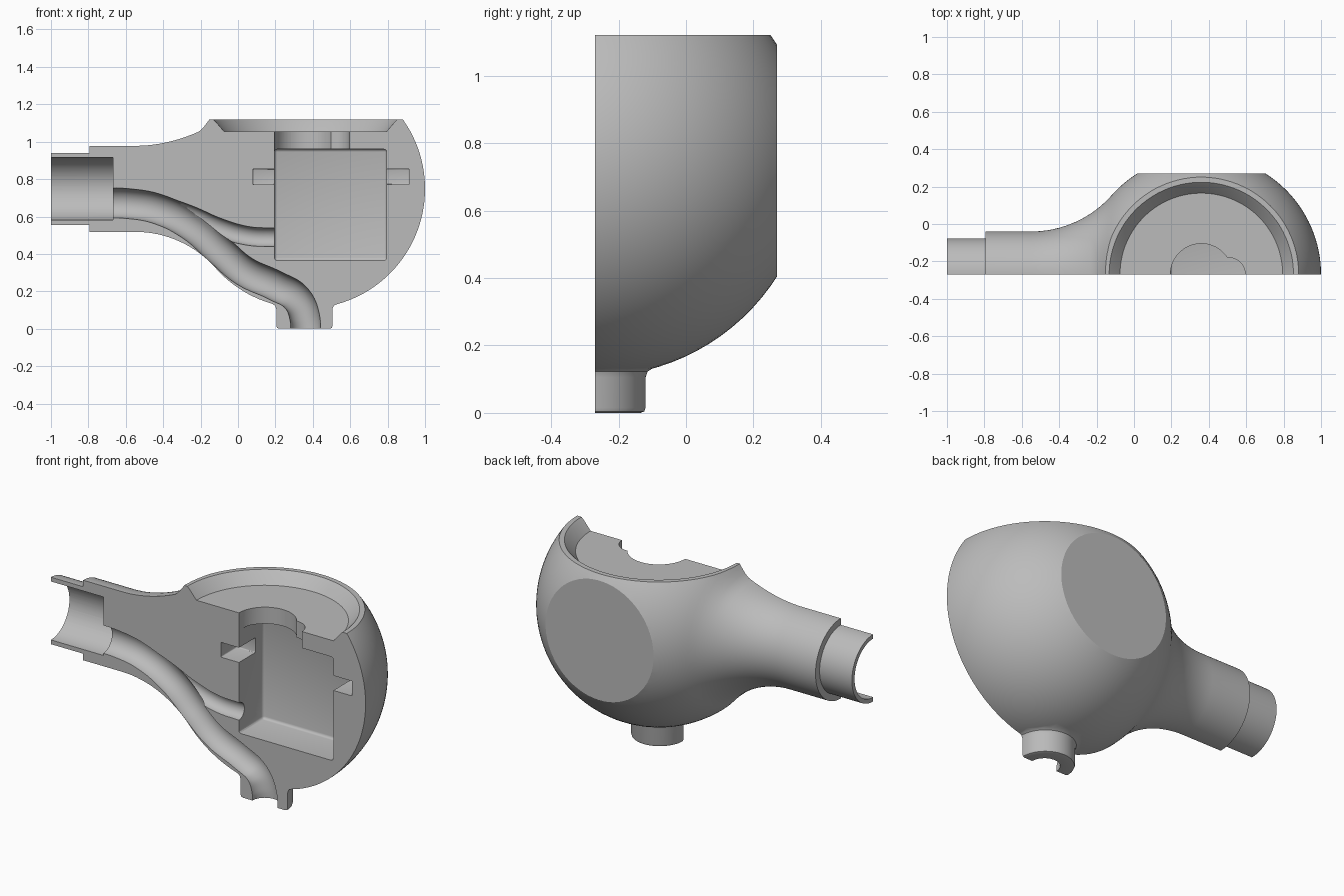
import bpy, bmesh, math
from mathutils import Matrix, Vector

cube = bpy.data.objects.get("Cube")
if cube:
    bpy.data.objects.remove(cube)

CUT_Y, BACK_Y, TOP_Z = -0.27, 0.27, 1.12      # section plane, rear flat, rim height
AXIS_Z = 0.748                                # axis of the handle
BALL_X, BALL_R = 0.36, 0.64
PIPE_R, FLARE_X = 0.23, -0.55

grey = bpy.data.materials.new("light_grey")
grey.use_nodes = True
grey.diffuse_color = (0.5, 0.5, 0.5, 1)
grey.node_tree.nodes["Principled BSDF"].inputs["Base Color"].default_value = (0.5, 0.5, 0.5, 1)


def finish(name, bm):
    bmesh.ops.recalc_face_normals(bm, faces=bm.faces)
    mesh = bpy.data.meshes.new(name)
    bm.to_mesh(mesh)
    bm.free()
    mesh.materials.append(grey)
    ob = bpy.data.objects.new(name, mesh)
    bpy.context.collection.objects.link(ob)
    return ob


def lathe(name, profile, center, along_x=False, steps=96):
    """Revolve (radius, height) points about z, or about x if along_x."""
    bm = bmesh.new()
    verts = [bm.verts.new((r, 0, h)) for r, h in profile]
    edges = [bm.edges.new(p) for p in zip(verts, verts[1:])]
    bmesh.ops.rotate(bm, verts=verts, cent=(0, 0, 0),
                     matrix=Matrix.Rotation(math.pi / steps, 3, 'Z'))
    bmesh.ops.spin(bm, geom=verts + edges, cent=(0, 0, 0), axis=(0, 0, 1),
                   angle=math.tau, steps=steps, use_duplicate=False)
    bmesh.ops.remove_doubles(bm, verts=bm.verts, dist=1e-5)
    if along_x:
        bm.transform(Matrix.Rotation(math.pi / 2, 4, 'Y'))
    bm.transform(Matrix.Translation(center))
    return finish(name, bm)


def rod(name, radius, low, high, center, along_x=False):
    return lathe(name, [(0, low), (radius, low), (radius, high), (0, high)], center, along_x)


def box(name, low, high, bevel=0):
    bm = bmesh.new()
    bmesh.ops.create_cube(bm, size=1)
    low, high = Vector(low), Vector(high)
    bm.transform(Matrix.Translation((low + high) / 2) @ Matrix.Diagonal((*(high - low), 1)))
    if bevel:
        bmesh.ops.bevel(bm, geom=bm.edges[:], offset=bevel, segments=3,
                        profile=0.5, affect='EDGES')
    return finish(name, bm)


def tube(name, radius, path):
    """Round duct following (x, z) points in the section plane."""
    curve = bpy.data.curves.new(name, 'CURVE')
    curve.dimensions = '3D'
    curve.bevel_depth, curve.bevel_resolution = radius, 8
    curve.use_fill_caps, curve.resolution_u = True, 10
    spline = curve.splines.new('BEZIER')
    spline.bezier_points.add(len(path) - 1)
    for point, (x, z) in zip(spline.bezier_points, path):
        point.co = (x, CUT_Y, z)
        point.handle_left_type = point.handle_right_type = 'AUTO'
    ob = bpy.data.objects.new(name, curve)
    bpy.context.collection.objects.link(ob)
    bpy.context.view_layer.update()
    mesh = bpy.data.meshes.new_from_object(ob.evaluated_get(bpy.context.evaluated_depsgraph_get()))
    bpy.data.objects.remove(ob)
    bm = bmesh.new()
    bm.from_mesh(mesh)
    bmesh.ops.remove_doubles(bm, verts=bm.verts, dist=1e-5)
    return finish(name, bm)


def combine(target, tool, operation):
    mod = target.modifiers.new(operation, 'BOOLEAN')
    mod.operation, mod.solver, mod.object = operation, 'EXACT', tool
    tool.hide_render = True
    bpy.context.view_layer.objects.active = target
    bpy.ops.object.modifier_apply(modifier=mod.name)
    bpy.data.objects.remove(tool)


# Ball and handle: one profile, with a fillet tangent to pipe and ball
dx = BALL_X - FLARE_X
fillet = (dx**2 + PIPE_R**2 - BALL_R**2) / (2 * (BALL_R - PIPE_R))
turn = math.atan2(dx, PIPE_R + fillet)
profile = [(0, -1), (0.1925, -1), (0.1925, -0.795), (PIPE_R, -0.795)]
for i in range(17):
    a = turn * i / 16
    profile.append((PIPE_R + fillet * (1 - math.cos(a)), FLARE_X + fillet * math.sin(a)))
join_x = profile[-1][1]
start = math.pi / 2 + turn
for i in range(1, 49):
    a = start * (1 - i / 48)
    r = BALL_R * math.sin(a) if i < 48 else 0
    a_x = BALL_X + BALL_R * math.cos(a)
    profile.append((r, a_x))
# Start angle is measured from +x, so the arc begins at the tangent point
body = lathe("housing_half", profile, (0, CUT_Y, AXIS_Z), along_x=True)

# Lower the crest of the flare so that the rim stands proud of it
for v in body.data.vertices:
    if FLARE_X < v.co.x < join_x and v.co.z > AXIS_Z:
        up = v.co.z - AXIS_Z
        crest = (up / math.hypot(up, v.co.y - CUT_Y)) ** 4
        rise = (v.co.x - FLARE_X) / (-0.2 - FLARE_X)
        fall = (join_x - v.co.x) / (join_x + 0.2)
        v.co.z -= up * 0.11 * crest * max(0, min(rise * rise, fall))

# Outlet nozzle with a rounded foot and root
nozzle = lathe("outlet_nozzle", [(0, 0), (0.135, 0), (0.146, 0.004), (0.15, 0.015), (0.15, 0.105),
                                 (0.156, 0.122), (0.175, 0.135), (0.175, 0.2), (0, 0.2)],
               (0.355, CUT_Y, 0))
combine(body, nozzle, 'UNION')

# Cavities
cutters = [
    lathe("rim_recess", [(0, 1.055), (0.435, 1.055), (0.478, 1.105), (0.494, 1.121),
                         (0.505, 1.2), (0, 1.2)], (BALL_X, CUT_Y, 0)),
    rod("socket_bore", 0.168, -1.1, -0.667, (0, CUT_Y, AXIS_Z), along_x=True),
    box("chamber", (0.195, CUT_Y - 0.22, 0.365), (0.795, CUT_Y + 0.22, 0.96), 0.015),
    box("side_slots", (0.08, CUT_Y - 0.15, 0.77), (0.915, CUT_Y + 0.15, 0.855), 0.006),
    rod("port_large", 0.165, 0.93, 1.08, (0.36, CUT_Y, 0)),
    rod("port_small", 0.09, 0.93, 1.08, (0.505, CUT_Y, 0)),
    tube("main_duct", 0.08, [(-0.72, 0.672), (-0.6, 0.67), (-0.43, 0.64), (-0.25, 0.55),
                             (-0.1, 0.42), (0.03, 0.31), (0.2, 0.23), (0.31, 0.165),
                             (0.357, 0.06), (0.357, -0.06)]),
    tube("branch_duct", 0.05, [(-0.4, 0.66), (-0.25, 0.605), (-0.1, 0.54), (0.05, 0.497),
                               (0.18, 0.489), (0.26, 0.489)]),
]
for cutter in cutters:
    combine(body, cutter, 'DIFFERENCE')

# Trim to the section plane, the rear flat and the rim
trim = box("trim_block", (-1.5, CUT_Y, -0.5), (1.5, BACK_Y, TOP_Z))
combine(body, trim, 'INTERSECT')

bpy.ops.object.select_all(action='DESELECT')
body.select_set(True)
bpy.context.view_layer.objects.active = body
bpy.ops.object.shade_smooth_by_angle(angle=math.radians(30))
